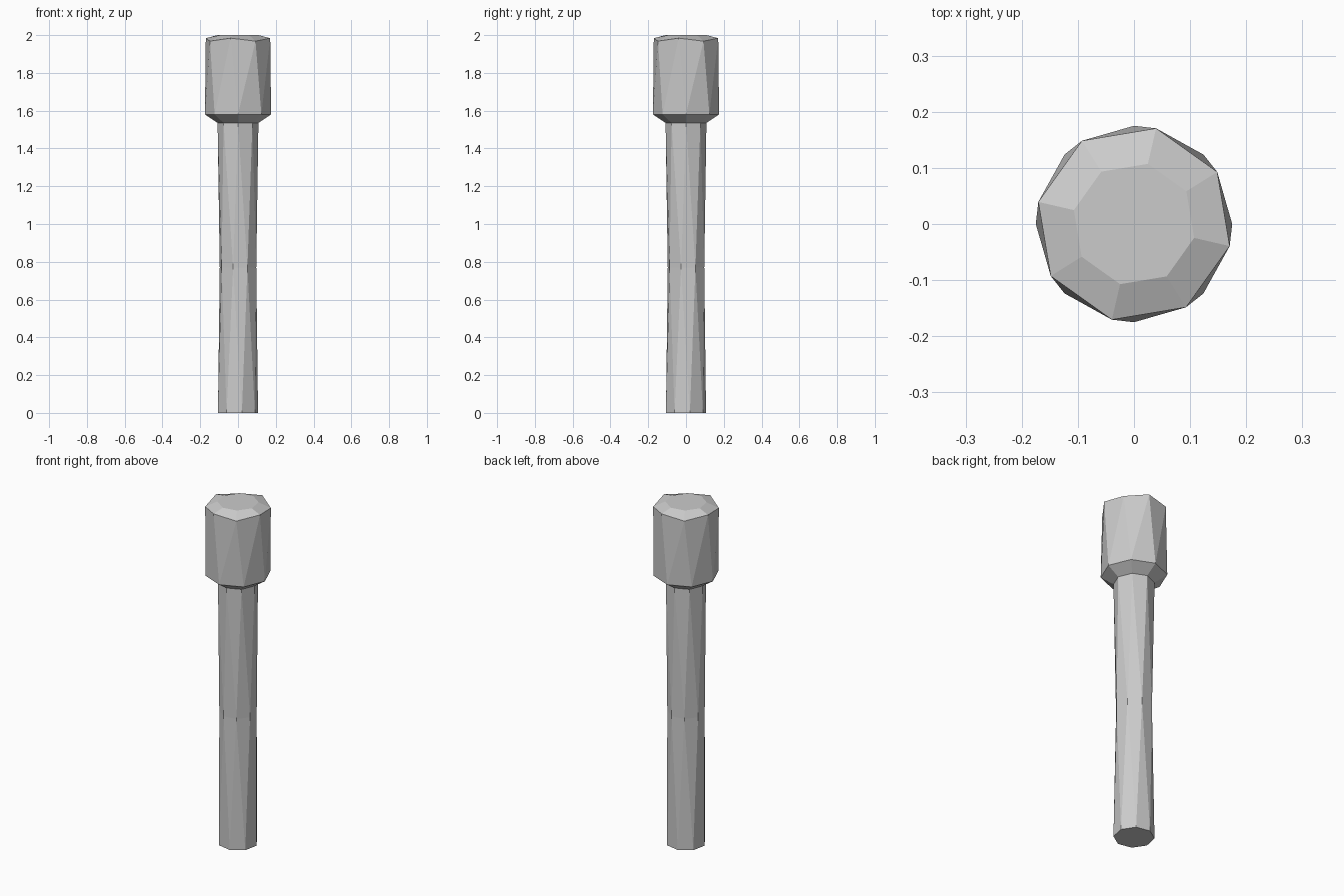
import bpy
import bmesh
from math import radians, sin, cos

if "Cube" in bpy.data.objects:
    bpy.data.objects.remove(bpy.data.objects["Cube"])

SIDES = 8


def twisted_loft(name, rings):
    """Octagonal rings (radius, z, turn in degrees, z wobble) skinned into a closed solid."""
    bm = bmesh.new()
    loops = []
    for radius, z, turn, wobble in rings:
        loop = []
        for i in range(SIDES):
            a = radians(turn + 360 * i / SIDES)
            loop.append(bm.verts.new((radius * cos(a), radius * sin(a), z + wobble * (-1) ** i)))
        loops.append(loop)
    for k in range(len(rings) - 1):
        lo, hi = loops[k], loops[k + 1]
        twist = rings[k + 1][2] - rings[k][2]
        for i in range(SIDES):
            j = (i + 1) % SIDES
            if twist < 0:      # split along the short diagonal so the facets stay convex
                bm.faces.new((lo[i], lo[j], hi[j]))
                bm.faces.new((lo[i], hi[j], hi[i]))
            elif twist > 0:
                bm.faces.new((lo[i], lo[j], hi[i]))
                bm.faces.new((lo[j], hi[j], hi[i]))
            else:
                bm.faces.new((lo[i], lo[j], hi[j], hi[i]))
    bm.faces.new(loops[0][::-1])
    bm.faces.new(loops[-1])
    bmesh.ops.recalc_face_normals(bm, faces=bm.faces[:])
    mesh = bpy.data.meshes.new(name)
    bm.to_mesh(mesh)
    bm.free()
    obj = bpy.data.objects.new(name, mesh)
    bpy.context.collection.objects.link(obj)
    return obj


# Whittled handle and heavy head in one continuous faceted body
twisted_loft("wooden_club", [
    (0.108, 0.0, -34, 0),
    (0.100, 0.77, -15, 0),
    (0.108, 1.535, 0, 0),
    (0.175, 1.58, 0, 0),
    (0.175, 1.976, -13, 0.008),
    (0.110, 2.0, -13, 0),
])
